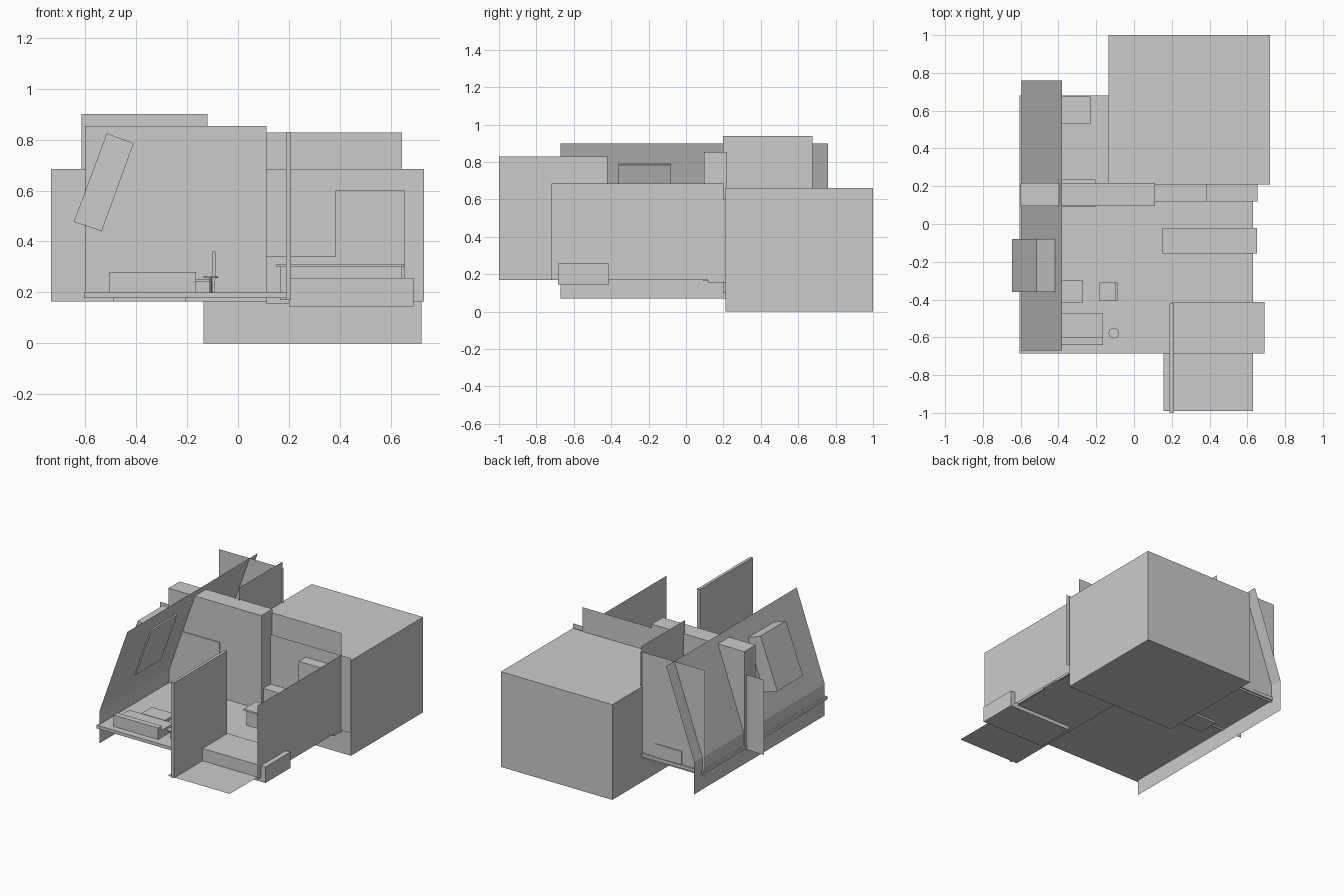
import bpy, bmesh, math
from mathutils import Matrix, Vector

if "Cube" in bpy.data.objects:
    bpy.data.objects.remove(bpy.data.objects["Cube"])


def make(name, bm):
    bmesh.ops.recalc_face_normals(bm, faces=bm.faces)
    me = bpy.data.meshes.new(name)
    bm.to_mesh(me)
    bm.free()
    ob = bpy.data.objects.new(name, me)
    bpy.context.collection.objects.link(ob)
    return ob


def box(name, x, y, z):
    bm = bmesh.new()
    size = Vector((x[1] - x[0], y[1] - y[0], z[1] - z[0]))
    mid = Vector((sum(x) / 2, sum(y) / 2, sum(z) / 2))
    bmesh.ops.create_cube(bm, size=1, matrix=Matrix.Translation(mid) @ Matrix.Diagonal((*size, 1)))
    return make(name, bm)


def sheet(name, pts):
    """Single flat face."""
    bm = bmesh.new()
    bm.faces.new([bm.verts.new(p) for p in pts])
    return make(name, bm)


def wall_x(name, x, y, z):
    return sheet(name, [(x, y[0], z[0]), (x, y[1], z[0]), (x, y[1], z[1]), (x, y[0], z[1])])


def wall_y(name, y, x, z):
    return sheet(name, [(x[0], y, z[0]), (x[1], y, z[0]), (x[1], y, z[1]), (x[0], y, z[1])])


def extrude_y(name, profile, y, closed=True):
    """Sweep an x-z profile along y; open profiles become a folded sheet."""
    bm = bmesh.new()
    a = [bm.verts.new((p[0], y[0], p[1])) for p in profile]
    b = [bm.verts.new((p[0], y[1], p[1])) for p in profile]
    n = len(profile)
    for i in range(n if closed else n - 1):
        j = (i + 1) % n
        bm.faces.new((a[i], a[j], b[j], b[i]))
    if closed:
        bm.faces.new(a)
        bm.faces.new(b)
    return make(name, bm)


def cylinder(name, loc, r, h, sides):
    bm = bmesh.new()
    bmesh.ops.create_cone(bm, cap_ends=True, segments=sides, radius1=r, radius2=r, depth=h,
                          matrix=Matrix.Translation(loc))
    return make(name, bm)


# Floors and the large block behind the room
box("floor_slab", (-0.605, 0.63), (-0.685, 0.68), (0.178, 0.2))
sheet("entry_floor", [(0.155, -0.99, 0.17), (0.63, -0.99, 0.17), (0.63, 0.2, 0.17), (0.155, 0.2, 0.17)])
box("rear_block", (-0.135, 0.72), (0.21, 1.0), (0, 0.66))

# Knee wall folding into the sloped roof wall, with its skylight
extrude_y("sloped_wall", [(-0.595, 0.07), (-0.595, 0.29), (-0.38, 0.9)], (-0.67, 0.76), closed=False)
extrude_y("skylight", [(-0.515, 0.825), (-0.41, 0.785), (-0.535, 0.44), (-0.645, 0.477)], (-0.36, -0.08))

# Thin outer walls
wall_x("right_wall", 0.655, (-0.72, 0.2), (0.17, 0.685))
wall_y("back_wall", 0.195, (-0.735, 0.73), (0.165, 0.685))
wall_y("kitchen_back_wall", 0.215, (0.11, 0.645), (0.17, 0.828))
wall_y("bathroom_back_wall", 0.67, (-0.615, -0.12), (0.165, 0.9))
wall_x("bathroom_side_wall", -0.132, (0.197, 0.675), (0.1, 0.94))

# Partition with its door
box("partition_wall", (-0.6, 0.112), (0.095, 0.217), (0.18, 0.853))
box("door", (-0.49, -0.205), (0.09, 0.235), (0.165, 0.583))

# Entry screen and step
box("entry_screen", (0.188, 0.208), (-1.0, -0.42), (0.17, 0.83))
box("entry_step", (0.2, 0.69), (-0.685, -0.412), (0.145, 0.256))

# Stepped cabinet and counter
extrude_y("stepped_cabinet", [(0.112, 0.155), (0.655, 0.155), (0.655, 0.6), (0.383, 0.6),
                              (0.383, 0.34), (0.112, 0.34)], (0.118, 0.212))
box("counter_top", (0.152, 0.652), (-0.155, -0.02), (0.3, 0.312))
box("counter_body", (0.165, 0.645), (-0.145, -0.03), (0.17, 0.3))

# Sofa
box("sofa_back", (-0.505, -0.165), (-0.64, -0.6), (0.2, 0.28))
box("sofa_seat", (-0.505, -0.165), (-0.6, -0.47), (0.2, 0.25))

# Low table
box("low_table", (-0.45, -0.27), (-0.415, -0.3), (0.2, 0.22))

# Chair
box("chair_seat", (-0.183, -0.09), (-0.405, -0.31), (0.242, 0.253))
box("chair_back", (-0.1, -0.088), (-0.405, -0.31), (0.253, 0.36))
for i, x in enumerate((-0.175, -0.097)):
    for j, y in enumerate((-0.4, -0.315)):
        box(f"chair_leg_{i}{j}", (x - 0.004, x + 0.004), (y - 0.004, y + 0.004), (0.2, 0.242))

# Round side table
cylinder("side_table_top", (-0.107, -0.578, 0.26), 0.029, 0.006, 8)
cylinder("side_table_stem", (-0.107, -0.578, 0.229), 0.005, 0.058, 8)

# Bathroom fixture against the back wall
box("bathroom_fixture", (-0.44, -0.23), (0.53, 0.675), (0.2, 0.292))
